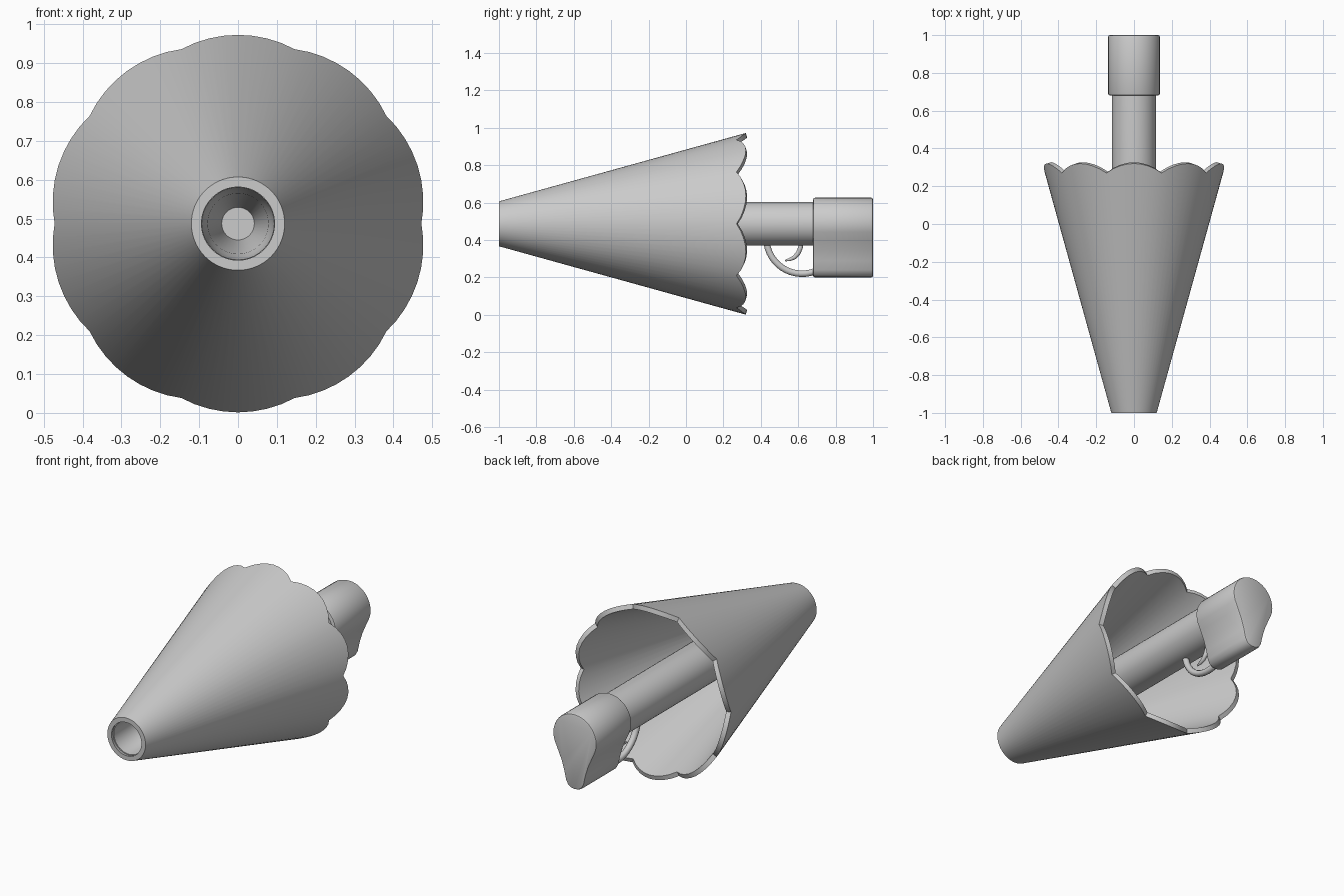
import bpy, bmesh
from math import sin, cos, pi, radians

if "Cube" in bpy.data.objects:
    bpy.data.objects.remove(bpy.data.objects["Cube"])

CZ = 0.487  # height of the long axis


def finish(name, bm, angle=35):
    bmesh.ops.recalc_face_normals(bm, faces=bm.faces)
    me = bpy.data.meshes.new(name)
    bm.to_mesh(me)
    bm.free()
    ob = bpy.data.objects.new(name, me)
    bpy.context.collection.objects.link(ob)
    bpy.ops.object.select_all(action='DESELECT')
    ob.select_set(True)
    bpy.context.view_layer.objects.active = ob
    bpy.ops.object.shade_smooth_by_angle(angle=radians(angle))
    return ob


def lathe(name, profile, n, closed=False):
    """Revolve (y, r) points about the long axis; y and r may be functions of the angle."""
    bm = bmesh.new()
    rings = []
    for p in profile:
        ring = []
        for i in range(n):
            a = 2 * pi * i / n
            y, r = p(a) if callable(p) else p
            ring.append(bm.verts.new((r * cos(a), y, CZ + r * sin(a))))
        rings.append(ring)
    pairs = list(zip(rings, rings[1:]))
    if closed:
        pairs.append((rings[-1], rings[0]))
    else:
        bm.faces.new(rings[0])
        bm.faces.new(rings[-1])
    for p, q in pairs:
        for i in range(n):
            j = (i + 1) % n
            bm.faces.new((p[i], p[j], q[j], q[i]))
    return finish(name, bm)


def rod(name, points, radii):
    """Round rod along (y, z) points in the centre plane."""
    cu = bpy.data.curves.new(name, 'CURVE')
    cu.dimensions = '3D'
    cu.bevel_depth = 1.0
    cu.bevel_resolution = 3
    cu.use_fill_caps = True
    sp = cu.splines.new('POLY')
    sp.points.add(len(points) - 1)
    for pt, (y, z), r in zip(sp.points, points, radii):
        pt.co = (0, y, z, 1)
        pt.radius = r
    ob = bpy.data.objects.new(name, cu)
    bpy.context.collection.objects.link(ob)
    bpy.ops.object.select_all(action='DESELECT')
    ob.select_set(True)
    bpy.context.view_layer.objects.active = ob
    bpy.ops.object.convert(target='MESH')
    bpy.ops.object.shade_smooth_by_angle(angle=radians(40))


# Canopy: hollow cone with a rim of ten scallops
SLOPE = 0.277
WALL = 0.026


def rim_y(a):
    return 0.27 + 0.05 * abs(cos(5 * (a - pi / 2))) ** 0.85


def outer_rim(a):
    y = rim_y(a)
    return y, 0.12 + SLOPE * (y + 1)


def inner_rim(a):
    y, r = outer_rim(a)
    return y + WALL * 0.267, r - WALL * 0.964


lathe("canopy", [(-1, 0.12), outer_rim, inner_rim, (-1, 0.094)], 80, closed=True)

# Barrel with a tapering bore
lathe("barrel", [(-0.5, 0.042), (-0.8, 0.078), (-0.82, 0.085), (-0.98, 0.093),
                 (-0.98, 0.098), (-0.91, 0.117), (0.75, 0.117)], 40)

# Stock: teardrop section extruded along y
arc = [radians(90 - 10 * k) for k in range(12)]
half = [(0.137 * cos(a), 0.49 + 0.137 * sin(a)) for a in arc]
half[0] = (0, 0.627)
half += [(0.109, 0.40), (0.085, 0.345), (0.068, 0.29), (0.057, 0.24),
         (0.043, 0.215), (0.022, 0.203), (0, 0.20)]
section = half + [(-x, z) for x, z in half[-2:0:-1]]
bm = bmesh.new()
front = bm.faces.new([bm.verts.new((x, 0.68, z)) for x, z in section])
ext = bmesh.ops.extrude_face_region(bm, geom=[front], use_keep_orig=True)
bmesh.ops.translate(bm, vec=(0, 0.32, 0),
                    verts=[v for v in ext['geom'] if isinstance(v, bmesh.types.BMVert)])
edges = [e for e in bm.edges if abs(e.verts[0].co.y - e.verts[1].co.y) < 1e-5]
bmesh.ops.recalc_face_normals(bm, faces=bm.faces)
bmesh.ops.bevel(bm, geom=edges, offset=0.01, segments=2, profile=0.5, affect='EDGES')
finish("stock", bm)

# Trigger guard: arc from the barrel to the stock
guard = [(0.62 + 0.19 * cos(radians(a)), 0.41 + 0.19 * sin(radians(a)))
         for a in range(180, 301, 8)]
rod("trigger_guard", guard, [0.018] * len(guard))

# Trigger: curved and tapering to a forward tip
rod("trigger", [(0.618, 0.40), (0.612, 0.36), (0.60, 0.33), (0.58, 0.308),
                (0.555, 0.296), (0.53, 0.29)],
    [0.012, 0.013, 0.013, 0.012, 0.009, 0.004])
